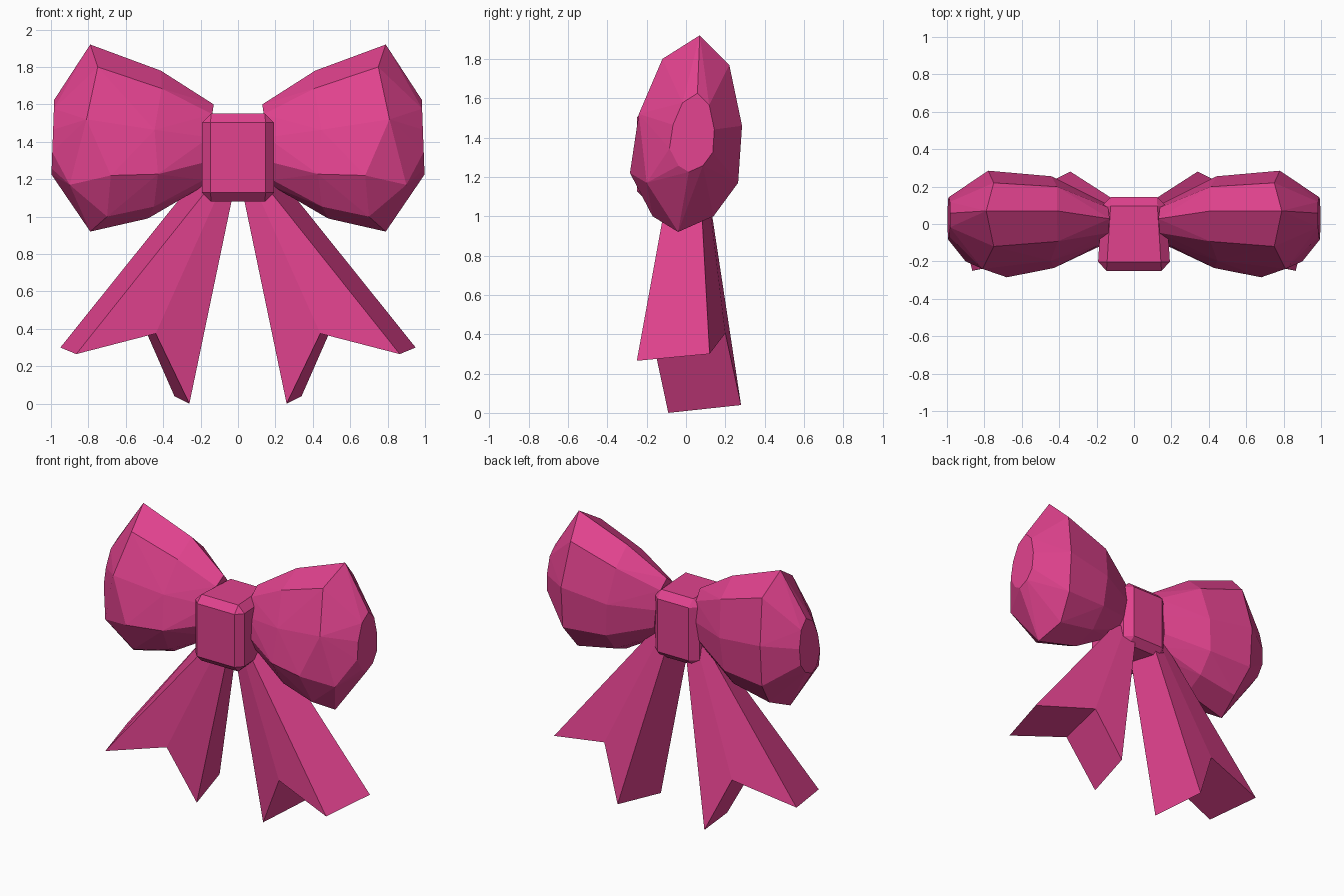
import bpy, bmesh

if "Cube" in bpy.data.objects:
    bpy.data.objects.remove(bpy.data.objects["Cube"])

pink = bpy.data.materials.new("pink_ribbon")
pink.diffuse_color = (0.75, 0.055, 0.27, 1)
pink.use_nodes = True
pink.node_tree.nodes["Principled BSDF"].inputs["Base Color"].default_value = pink.diffuse_color


def add_part(name, bm, mirrored=True):
    bmesh.ops.recalc_face_normals(bm, faces=bm.faces[:])
    mesh = bpy.data.meshes.new(name)
    bm.to_mesh(mesh)
    bm.free()
    mesh.materials.append(pink)
    obj = bpy.data.objects.new(name, mesh)
    bpy.context.collection.objects.link(obj)
    if mirrored:
        mod = obj.modifiers.new("mirror_x", 'MIRROR')
        mod.use_mirror_merge = False
    return obj


# Puffed loops: one faceted outline (x offset, y, z) scaled at stations along x
outline = [(0.04, 0.07, 0.50), (0, -0.12, 0.38), (0.06, -0.24, 0.10),
           (-0.07, -0.285, -0.20), (-0.05, -0.17, -0.42), (0.04, -0.04, -0.50),
           (0, 0.14, -0.42), (0.03, 0.265, -0.25), (0.03, 0.285, 0.04),
           (0, 0.22, 0.35)]
# x, lean, offset strength, centre y, centre z, y scale, z scale
stations = [(0.16, -0.06, 0, 0, 1.38, 0.40, 0.44),
            (0.435, -0.07, 0.3, 0.01, 1.385, 0.86, 0.79),
            (0.75, 0, 1, 0, 1.42, 1, 1),
            (0.99, -0.015, 0, 0.03, 1.425, 0.40, 0.40)]
bm = bmesh.new()
for x, lean, wob, cy, cz, sy, sz in stations:
    for dx, y, z in outline:
        bm.verts.new((x + lean * z + wob * dx, cy + sy * y, cz + sz * z))
bm.verts.new((0.90, -0.20, 1.17))
hull = bmesh.ops.convex_hull(bm, input=bm.verts[:])
inside = set(hull["geom_interior"] + hull["geom_unused"])
bmesh.ops.delete(bm, geom=[v for v in inside if isinstance(v, bmesh.types.BMVert)],
                 context='VERTS')
bmesh.ops.dissolve_limit(bm, angle_limit=0.03, verts=bm.verts[:], edges=bm.edges[:])
add_part("bow_loops", bm)

# Ribbon tails: front outline with a V notch, paired with a back outline
front = [(0.01, -0.07, 1.20), (0.26, -0.09, 0.0), (0.44, -0.17, 0.375),
         (0.865, -0.25, 0.265), (0.12, -0.08, 1.20), (0.07, -0.08, 1.20)]
back = [(0.06, 0.10, 1.22), (0.34, 0.28, 0.04), (0.50, 0.20, 0.405),
        (0.95, 0.12, 0.30), (0.22, 0.07, 1.21), (0.14, 0.08, 1.22)]
bm = bmesh.new()
f = [bm.verts.new(p) for p in front]
b = [bm.verts.new(p) for p in back]
for ring in (f, b):
    bm.faces.new((ring[0], ring[1], ring[2], ring[5]))
    bm.faces.new((ring[5], ring[2], ring[3], ring[4]))
for i in range(6):
    j = (i + 1) % 6
    bm.faces.new((f[i], f[j], b[j], b[i]))
add_part("ribbon_tails", bm)

# Centre knot: chamfered block, slightly narrower at the back
bm = bmesh.new()
bmesh.ops.create_cube(bm, size=1)
for v in bm.verts:
    half = 0.195 if v.co.y < 0 else 0.17
    v.co = (v.co.x * 2 * half, v.co.y * 0.395 - 0.0525, v.co.z * 0.47 + 1.315)
bmesh.ops.bevel(bm, geom=bm.edges[:], offset=0.048, segments=1, affect='EDGES')
add_part("centre_knot", bm, mirrored=False)
